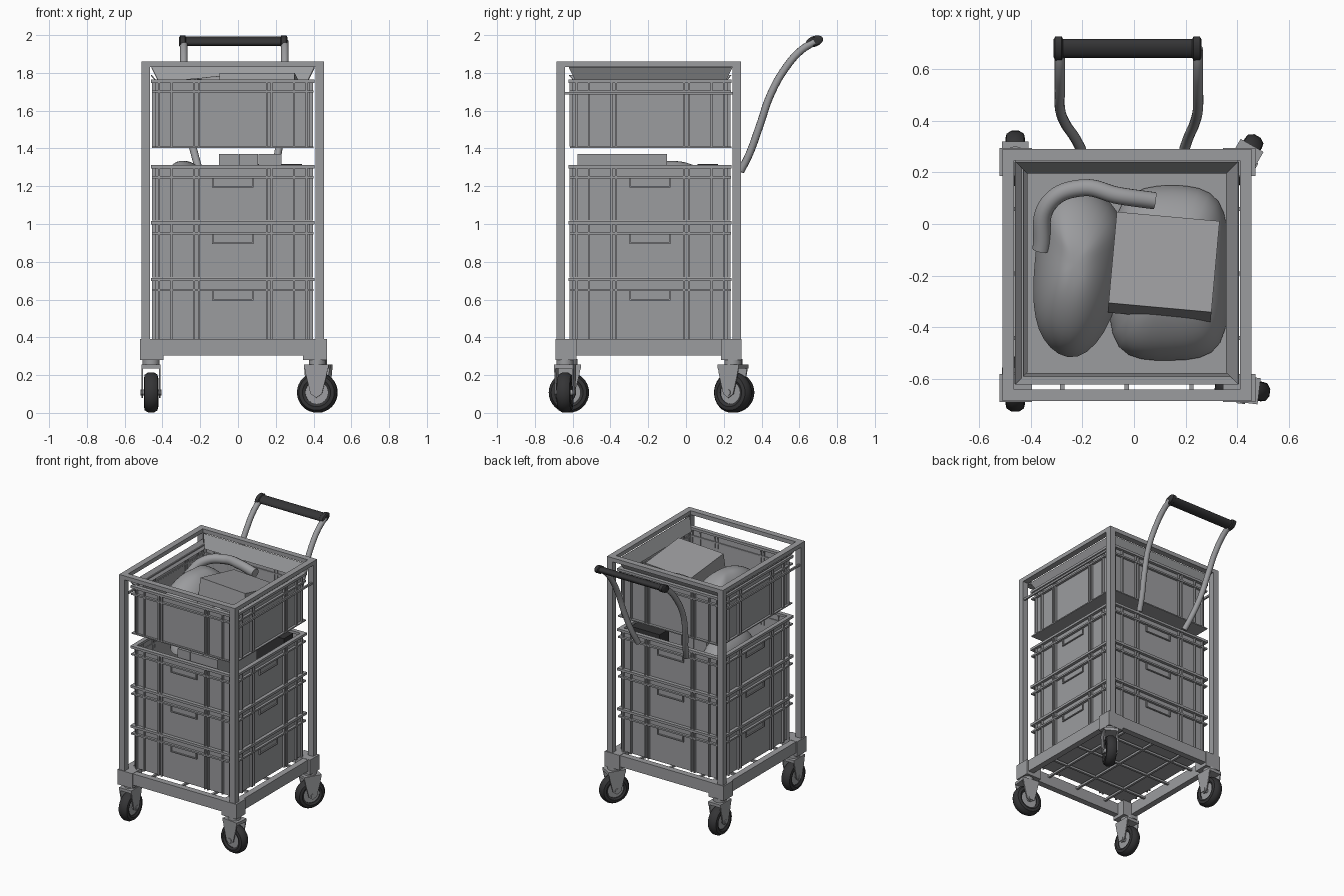
import bpy, bmesh, math
from mathutils import Matrix, Vector

if "Cube" in bpy.data.objects:
    bpy.data.objects.remove(bpy.data.objects["Cube"], do_unlink=True)


def material(name, rgb):
    m = bpy.data.materials.new(name)
    m.use_nodes = True
    m.diffuse_color = (*rgb, 1)
    for n in m.node_tree.nodes:
        if n.type == 'BSDF_PRINCIPLED':
            n.inputs["Base Color"].default_value = (*rgb, 1)
    return m


GREY = material("light grey", (0.33, 0.333, 0.345))
DARK = material("dark rubber", (0.035, 0.035, 0.037))
I = Matrix.Identity(4)


def finish(bm, name, mat=GREY, smooth=False):
    bmesh.ops.recalc_face_normals(bm, faces=bm.faces)
    me = bpy.data.meshes.new(name)
    bm.to_mesh(me)
    bm.free()
    me.materials.append(mat)
    ob = bpy.data.objects.new(name, me)
    bpy.context.collection.objects.link(ob)
    if smooth:
        bpy.ops.object.select_all(action='DESELECT')
        ob.select_set(True)
        bpy.context.view_layer.objects.active = ob
        bpy.ops.object.shade_smooth_by_angle(angle=math.radians(40))
    return ob


def add_box(bm, lo, hi, M=I):
    lo, hi = Vector(lo), Vector(hi)
    size = Matrix.Diagonal((*(hi - lo), 1))
    bmesh.ops.create_cube(bm, size=1, matrix=M @ Matrix.Translation((lo + hi) / 2) @ size)


def box(name, lo, hi, mat=GREY, M=I):
    bm = bmesh.new()
    add_box(bm, lo, hi, M)
    return finish(bm, name, mat)


def add_ring(bm, x0, x1, y0, y1, z0, z1, w):
    for a, b in ((y0, y0 + w), (y1 - w, y1)):
        add_box(bm, (x0, a, z0), (x1, b, z1))
    for a, b in ((x0, x0 + w), (x1 - w, x1)):
        add_box(bm, (a, y0 + w, z0), (b, y1 - w, z1))


def add_prism(bm, pts, y0, y1, M):
    a = [bm.verts.new(M @ Vector((x, y0, z))) for x, z in pts]
    b = [bm.verts.new(M @ Vector((x, y1, z))) for x, z in pts]
    bm.faces.new(a)
    bm.faces.new(b[::-1])
    for i in range(len(pts)):
        j = (i + 1) % len(pts)
        bm.faces.new((a[i], b[i], b[j], a[j]))


def lathe(name, profile, M, mat, closed=True):
    # profile holds (radius, offset along the axle); the axle is local y
    bm = bmesh.new()
    n = 32
    rings = [[bm.verts.new(M @ Vector((r * math.cos(t), d, r * math.sin(t))))
              for t in (2 * math.pi * i / n for i in range(n))] for r, d in profile]
    pairs = list(zip(rings, rings[1:]))
    if closed:
        pairs.append((rings[-1], rings[0]))
    else:
        bm.faces.new(rings[0])
        bm.faces.new(rings[-1])
    for a, b in pairs:
        for i in range(n):
            j = (i + 1) % n
            bm.faces.new((a[i], a[j], b[j], b[i]))
    return finish(bm, name, mat, True)


def tube(name, pts, radius, mat=GREY):
    cu = bpy.data.curves.new(name, 'CURVE')
    cu.dimensions = '3D'
    cu.bevel_depth, cu.bevel_resolution, cu.use_fill_caps = radius, 4, True
    sp = cu.splines.new('BEZIER')
    sp.bezier_points.add(len(pts) - 1)
    for p, co in zip(sp.bezier_points, pts):
        p.co = co
        p.handle_left_type = p.handle_right_type = 'AUTO'
    cu.materials.append(mat)
    bpy.context.collection.objects.link(bpy.data.objects.new(name, cu))


def cloth(name, outline, z0, z1):
    # soft heap: shrinking copies of the outline rising to a crumpled top
    bm = bmesh.new()
    cx = sum(p[0] for p in outline) / len(outline)
    cy = sum(p[1] for p in outline) / len(outline)
    rings = []
    for t in (1, 0.96, 0.8, 0.5, 0.2):
        h = z0 + (z1 - z0) * math.sqrt(1 - t * t)
        rings.append([bm.verts.new((cx + (x - cx) * t, cy + (y - cy) * t,
                                    h - 0.02 * t * (i % 2))) for i, (x, y) in enumerate(outline)])
    for a, b in zip(rings, rings[1:]):
        for i in range(len(a)):
            j = (i + 1) % len(a)
            bm.faces.new((a[i], a[j], b[j], b[i]))
    bm.faces.new(rings[-1])
    ob = finish(bm, name)
    ob.modifiers.new("soften", 'SUBSURF').levels = 2
    ob.modifiers["soften"].render_levels = 2
    for p in ob.data.polygons:
        p.use_smooth = True


# Frame: base, posts, top ring
L, R, F, B = -0.51, 0.455, -0.685, 0.29
bm = bmesh.new()
add_ring(bm, L, R, F, B, 0.305, 0.39, 0.045)
for x in (-0.52, 0.345):
    for y in (-0.69, 0.185):
        add_box(bm, (x, y, 0.28), (x + 0.125, y + 0.11, 0.392))
finish(bm, "base_frame")
bm = bmesh.new()
for x in (L, R - 0.045):
    for y in (F, B - 0.045):
        add_box(bm, (x, y, 0.39), (x + 0.045, y + 0.045, 1.835))
finish(bm, "corner_posts")
bm = bmesh.new()
add_ring(bm, L, R, F, B, 1.83, 1.86, 0.045)
finish(bm, "top_frame")
bm = bmesh.new()
for k in (-0.25, 0, 0.25):
    add_box(bm, (k - 0.036, F + 0.04, 0.365), (k - 0.02, B - 0.04, 0.381))
    add_box(bm, (L + 0.04, k - 0.2, 0.365), (R - 0.04, k - 0.184, 0.381))
finish(bm, "base_grid")
bm = bmesh.new()
for x in (L + 0.01, R - 0.02):
    add_box(bm, (x, F + 0.02, 1.685), (x + 0.012, B - 0.02, 1.7))
finish(bm, "side_rails")

# Crates
CX, CY, H = -0.028, -0.19, 0.41


def crate(name, z0, z1, label=True):
    bm = bmesh.new()
    add_box(bm, (CX - H, CY - H, z0), (CX + H, CY + H, z1))
    top = max(bm.faces, key=lambda f: f.calc_center_median().z)
    bmesh.ops.inset_region(bm, faces=[top], thickness=0.03)
    bmesh.ops.translate(bm, verts=top.verts, vec=(0, 0, z0 + 0.015 - z1))
    finish(bm, name)
    bm = bmesh.new()
    for d, a, b in ((0.022, 0.018, 0), (0.018, 0.07, 0.058)):
        add_ring(bm, CX - H - d, CX + H + d, CY - H - d, CY + H + d, z1 - a, z1 - b, d + 0.01)
    for k in range(4):
        M = Matrix.Translation((CX, CY, 0)) @ Matrix.Rotation(k * math.pi / 2, 4, 'Z')
        for u in (-0.39, -0.325, -0.205, -0.18, 0.18, 0.205, 0.325, 0.39):
            add_box(bm, (u - 0.005, -H - 0.016, z0), (u + 0.005, -H + 0.01, z1 - 0.01), M)
        if label:
            zl = z1 - 0.12
            for s in (-1, 1):
                add_box(bm, (s * 0.105 - 0.004, -H - 0.009, zl), (s * 0.105 + 0.004, -H, zl + 0.06), M)
            add_box(bm, (-0.105, -H - 0.009, zl), (0.105, -H, zl + 0.007), M)
    finish(bm, name + "_ribs")


crate("lower_crate", 0.392, 0.715)
crate("middle_crate", 0.717, 1.015)
crate("upper_crate", 1.018, 1.312)
crate("top_crate", 1.41, 1.765, False)
box("top_crate_shelf", (-0.455, -0.615, 1.402), (0.4, 0.24, 1.41))

# Flared panels between the top crate and the top frame
bm = bmesh.new()
for k, z in ((1, 1.83), (2, 1.83), (3, 1.79)):
    M = Matrix.Translation((CX, CY, 0)) @ Matrix.Rotation(k * math.pi / 2, 4, 'Z')
    q = [(-0.385, -0.385, 1.74), (0.385, -0.385, 1.74), (0.43, -0.43, z), (-0.43, -0.43, z)]
    bm.faces.new([bm.verts.new(M @ Vector(p)) for p in q])
finish(bm, "flared_panels").modifiers.new("thickness", 'SOLIDIFY').thickness = 0.006

# Contents of the top crate
cloth("cloth_heap", [(-0.4, -0.27), (-0.37, -0.02), (-0.36, 0.14), (-0.2, 0.18), (-0.04, 0.05),
                     (-0.03, -0.1), (-0.07, -0.38), (-0.22, -0.56), (-0.37, -0.46)], 1.5, 1.78)
cloth("soft_bundle", [(-0.08, 0.13), (0.15, 0.16), (0.36, 0.13), (0.37, -0.15), (0.37, -0.52),
                      (0.15, -0.53), (-0.1, -0.53), (-0.1, -0.2)], 1.45, 1.68)
tube("cloth_roll", [(-0.36, -0.1, 1.66), (-0.33, 0.08, 1.72), (-0.2, 0.14, 1.74),
                    (-0.06, 0.11, 1.75), (0.08, 0.09, 1.73)], 0.034)
box("tilted_carton", (-0.2, -0.18, -0.11), (0.2, 0.18, 0.1), GREY,
    Matrix.Translation((0.115, -0.165, 1.67)) @ Matrix.Rotation(-0.09, 4, 'Z')
    @ Matrix.Rotation(-0.18, 4, 'X'))

# Contents of the upper crate
for x0, x1 in ((-0.1, 0.003), (0.006, 0.105), (0.108, 0.23)):
    box("packed_carton", (x0, -0.575, 1.04), (x1, -0.1, 1.37))
cloth("small_cloth", [(-0.41, -0.25), (-0.41, 0.0), (-0.38, 0.15), (-0.25, 0.17),
                      (-0.15, 0.05), (-0.16, -0.3), (-0.28, -0.4)], 1.2, 1.34)
box("dark_case", (0.1, 0.06, 1.05), (0.34, 0.17, 1.318), DARK)

# Push handle
for x0, x1, name in ((-0.205, -0.287, "right"), (0.195, 0.248, "left")):
    path = [(0, 0.29, 1.28), (0.3, 0.335, 1.37), (0.75, 0.39, 1.52), (1, 0.45, 1.69),
            (1, 0.53, 1.83), (1, 0.61, 1.92), (1, 0.68, 1.965)]
    tube(name + "_handle_tube", [(x0 + (x1 - x0) * t, y, z) for t, y, z in path], 0.02)
grip = (Matrix.Translation((-0.025, 0.68, 1.967)) @ Matrix.Rotation(0.35, 4, 'X')
        @ Matrix.Diagonal((1.55, 1, 0.92, 1)) @ Matrix.Rotation(math.pi / 2, 4, 'Z'))
grip = (Matrix.Translation((-0.025, 0.68, 1.967)) @ Matrix.Rotation(0.35, 4, 'X')
        @ Matrix.Diagonal((1, 1.45, 0.85, 1)) @ Matrix.Rotation(math.pi / 2, 4, 'Z'))
lathe("handle_grip", [(0.024, -0.287), (0.033, -0.28), (0.033, -0.255), (0.026, -0.25),
                      (0.026, 0.25), (0.033, 0.255), (0.033, 0.28), (0.024, 0.287)],
      grip, DARK, False)

# Casters: tyre, hub, fork and swivel
for name, x, y, a in (("front_right", -0.46, -0.62, math.pi / 2), ("back_right", -0.46, 0.255, math.pi / 2),
                      ("front_left", 0.42, -0.64, -0.12), ("back_left", 0.425, 0.248, 1.05)):
    M = Matrix.Translation((x, y, 0)) @ Matrix.Rotation(a, 4, 'Z')
    W = M @ Matrix.Translation((0, 0, 0.108))
    lathe(name + "_tyre", [(0.06, -0.03), (0.075, -0.038), (0.094, -0.034), (0.107, -0.014),
                           (0.107, 0.014), (0.094, 0.034), (0.075, 0.038), (0.06, 0.03)], W, DARK)
    lathe(name + "_hub", [(0.064, -0.024), (0.064, 0.024)], W, GREY, False)
    lathe(name + "_axle", [(0.016, -0.056), (0.016, 0.056)], W, GREY, False)
    bm = bmesh.new()
    leg = [(-0.065, 0.255), (0.065, 0.255), (0.055, 0.2), (0.03, 0.1), (0, 0.08), (-0.03, 0.1), (-0.055, 0.2)]
    for d in (-0.051, 0.043):
        add_prism(bm, leg, d, d + 0.008, M)
    add_box(bm, (-0.065, -0.051, 0.235), (0.065, 0.051, 0.257), M)
    finish(bm, name + "_fork")
    S = Matrix.Translation((x, y, 0.27)) @ Matrix.Rotation(math.pi / 2, 4, 'X')
    lathe(name + "_swivel", [(0.045, -0.016), (0.045, 0.016)], S, GREY, False)
